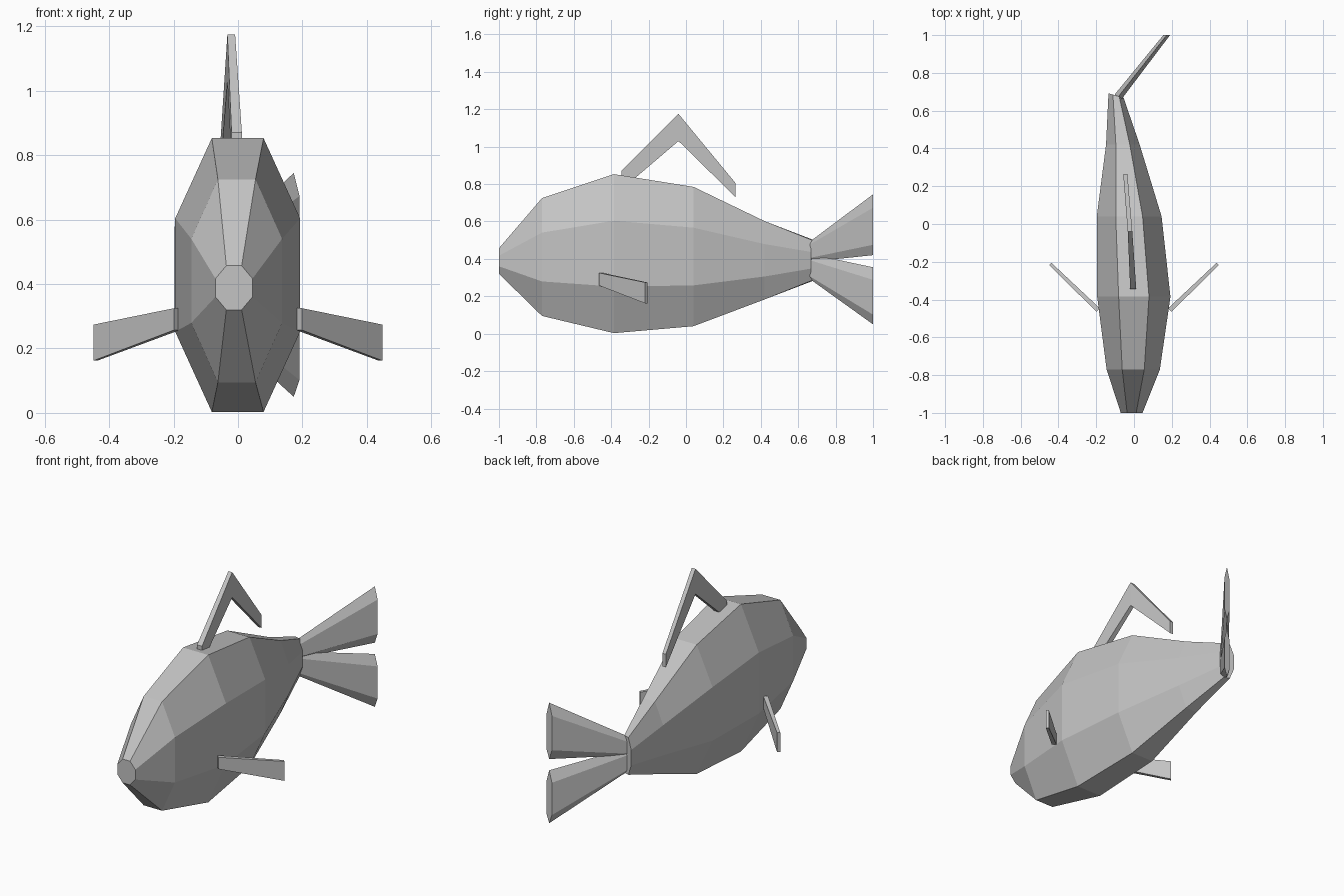
import bpy, bmesh, math
from mathutils import Vector

cube = bpy.data.objects.get("Cube")
if cube:
    bpy.data.objects.remove(cube, do_unlink=True)

grey = bpy.data.materials.new("plain grey")
grey.use_nodes = True
colour = (0.55, 0.55, 0.55, 1)
grey.diffuse_color = colour
grey.node_tree.nodes["Principled BSDF"].inputs["Base Color"].default_value = colour


def loft(name, rings):
    """Skin a row of equal-length closed rings and cap both ends."""
    bm = bmesh.new()
    loops = [[bm.verts.new(p) for p in ring] for ring in rings]
    n = len(loops[0])
    for a, b in zip(loops, loops[1:]):
        for i in range(n):
            j = (i + 1) % n
            bm.faces.new((a[i], a[j], b[j], b[i]))
    bm.faces.new(loops[0])
    bm.faces.new(loops[-1])
    bmesh.ops.recalc_face_normals(bm, faces=bm.faces[:])
    mesh = bpy.data.meshes.new(name)
    bm.to_mesh(mesh)
    bm.free()
    mesh.materials.append(grey)
    obj = bpy.data.objects.new(name, mesh)
    bpy.context.collection.objects.link(obj)
    return obj


def octagon(y, left, right, low, high, skew=0):
    """Stretched octagon across the body; skew turns it towards the tail bend."""
    grow = 1 / math.cos(math.pi / 8)
    ring = []
    for k in range(8):
        a = math.pi / 8 + k * math.pi / 4
        cx, cz = math.cos(a) * grow, math.sin(a) * grow
        ring.append(((left + right) / 2 + cx * (right - left) / 2,
                     y - skew * cx,
                     (low + high) / 2 + cz * (high - low) / 2))
    return ring


# Body: octagonal sections from snout to tail root, bending sideways
loft("body", [octagon(*s) for s in (
    (-1.0, -0.07, 0.045, 0.32, 0.457),
    (-0.77, -0.145, 0.137, 0.095, 0.725),
    (-0.385, -0.195, 0.193, 0.003, 0.853),
    (0.04, -0.197, 0.146, 0.04, 0.785),
    (0.42, -0.148, 0.03, 0.183, 0.602),
    (0.68, -0.135, -0.055, 0.285, 0.5, 0.012),
)])

# Tail: two faceted lobes swept out along the bend
bend = Vector((0.25, 0.32, 0)).normalized()
side = Vector((bend.y, -bend.x, 0))


def lens(x, y, low, high, half):
    """Narrow six-sided section, pointed at top and bottom."""
    h = high - low
    outline = ((0, low), (1, low + h * 0.17), (1, high - h * 0.22),
               (0, high), (-1, high - h * 0.22), (-1, low + h * 0.17))
    return [Vector((x, y, z)) + side * (half * s) for s, z in outline]


def square_end(ring):
    """Slide the end section along the bend so that it stops flat."""
    return [p + bend * ((1 - p.y) / bend.y) for p in ring]


for name, root, tip in (("upper_tail_lobe", (0.385, 0.5), (0.42, 0.745)),
                        ("lower_tail_lobe", (0.285, 0.425), (0.05, 0.355))):
    loft(name, [lens(-0.085, 0.672, *root, 0.022),
                square_end(lens(0.173, 1.0, *tip, 0.014))])

# Back fin: a bent blade rising from the back and trailing behind
loft("back_fin", [
    [(x - w, y, low), (x + w, y, low), (x + w, y, high), (x - w, y, high)]
    for x, y, low, high, w in (
        (-0.004, -0.345, 0.77, 0.87, 0.016),
        (-0.021, -0.04, 1.03, 1.175, 0.012),
        (-0.046, 0.265, 0.73, 0.805, 0.011))
])

# Side fins: thin blades angled back and down
for name, s in (("left_side_fin", 1), ("right_side_fin", -1)):
    loft(name, [
        [(s * (x + dx), y + dy, z) for dx, dy, z in (
            (-t, t, low), (t, -t, low), (t, -t, high), (-t, t, high))]
        for x, y, low, high, t in (
            (0.19, -0.455, 0.257, 0.325, 0.009),
            (0.443, -0.212, 0.162, 0.274, 0.006))
    ])
